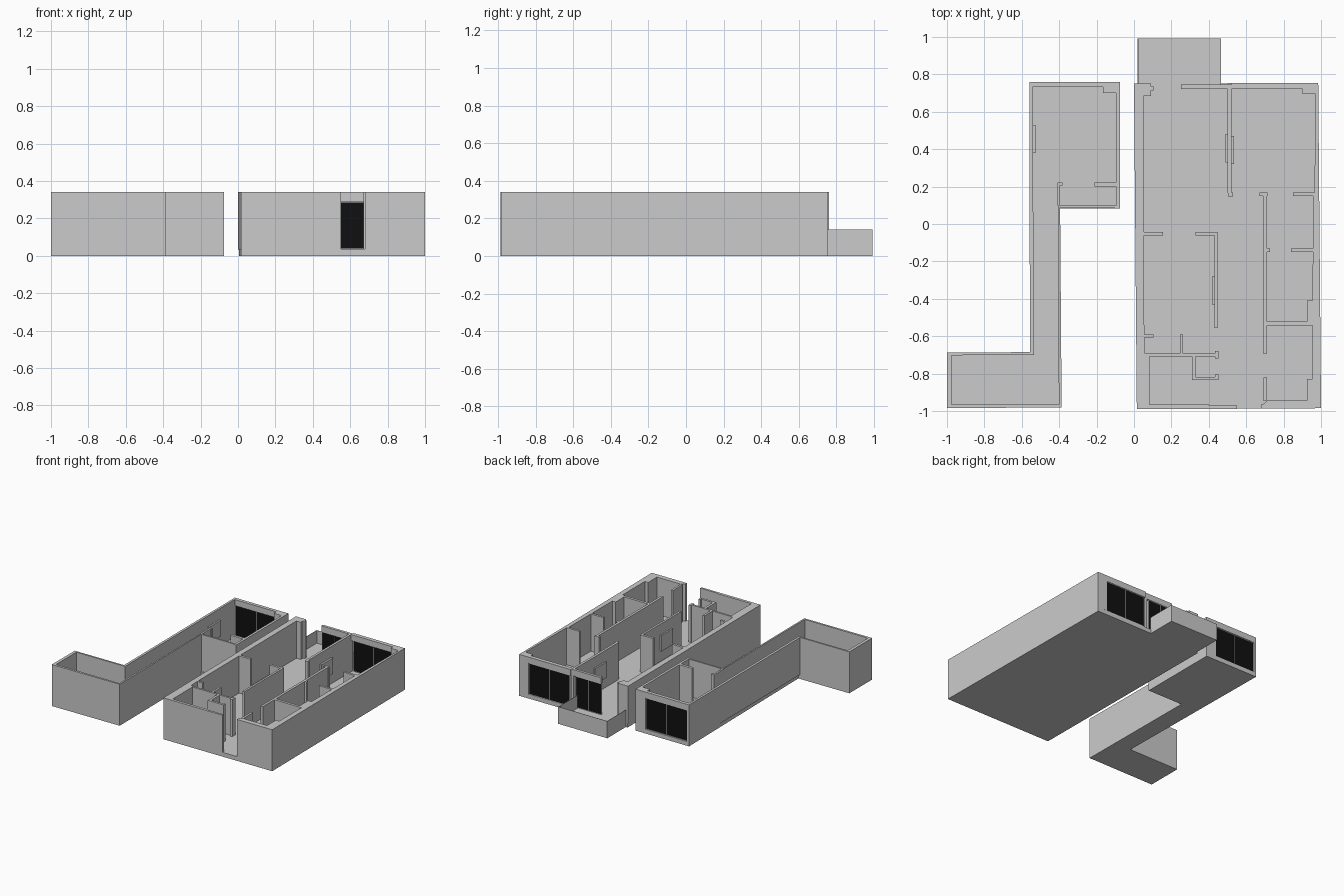
import bpy, bmesh

FLOOR, TOP, HEAD = 0.035, 0.34, 0.29

dark = bpy.data.materials.new("dark_glass")
dark.diffuse_color = (0.005, 0.005, 0.005, 1)


def prisms(name, polys, z0, z1, mat=None):
    """One object made of several outlines extruded from z0 to z1."""
    bm = bmesh.new()
    for poly in polys:
        lo = [bm.verts.new((x, y, z0)) for x, y in poly]
        hi = [bm.verts.new((x, y, z1)) for x, y in poly]
        bm.faces.new(lo[::-1])
        bm.faces.new(hi)
        n = len(poly)
        for i in range(n):
            j = (i + 1) % n
            bm.faces.new((lo[i], lo[j], hi[j], hi[i]))
    bmesh.ops.recalc_face_normals(bm, faces=bm.faces)
    me = bpy.data.meshes.new(name)
    bm.to_mesh(me)
    bm.free()
    ob = bpy.data.objects.new(name, me)
    bpy.context.collection.objects.link(ob)
    if mat:
        me.materials.append(mat)
    return ob


def rect(x0, x1, y0, y1):
    return [(x0, y0), (x1, y0), (x1, y1), (x0, y1)]


def boxes(name, rects, z0=FLOOR, z1=TOP, mat=None):
    return prisms(name, [rect(*r) for r in rects], z0, z1, mat)


def window(name, x0, x1, y):
    """Two dark leaves with a slim frame between and around them."""
    m, g = (x0 + x1) / 2, 0.004
    boxes(name + "_leaves", [(x0 + g, m - g / 2, y - 0.005, y + 0.005),
                             (m + g / 2, x1 - g, y - 0.005, y + 0.005)],
          FLOOR + g, HEAD - g, dark)
    boxes(name + "_stiles", [(x0, x0 + g, y - 0.006, y + 0.006),
                             (m - g / 2, m + g / 2, y - 0.006, y + 0.006),
                             (x1 - g, x1, y - 0.006, y + 0.006)], FLOOR, HEAD)
    boxes(name + "_sill", [(x0, x1, y - 0.006, y + 0.006)], FLOOR, FLOOR + g)
    boxes(name + "_head", [(x0, x1, y - 0.006, y + 0.006)], HEAD - g, HEAD)


# ---- Left wing: floor slab and outer walls
prisms("left_floor", [[(-.56, .76), (-.075, .76), (-.075, .083), (-.395, .083),
                       (-.387, -.98), (-1, -.985), (-1, -.688), (-.54, -.685)]], 0, FLOOR)
prisms("left_outer_walls", [
    [(-.56, .76), (-.56, .3), (-.555, -.685), (-1, -.688), (-1, -.985), (-.387, -.98),
     (-.395, .088), (-.105, .088), (-.105, .083), (-.075, .083), (-.075, .76),
     (-.165, .76), (-.165, .7), (-.095, .7), (-.095, .1), (-.405, .1),
     (-.402, -.965), (-.975, -.965), (-.975, -.702), (-.535, -.7), (-.542, .76)],
], FLOOR, TOP)
boxes("left_inner_walls", [(-.21, -.095, .2, .222), (-.41, -.395, .1, .222),
                           (-.395, -.383, .205, .222)])
boxes("left_window_lintel", [(-.542, -.165, .732, .76)], HEAD, TOP)
window("left_window", -.542, -.165, .748)

# ---- Right house: floor slab
prisms("house_floor", [[(.005, .75), (.015, -.988), (1, -.985), (.985, .755)]], 0, FLOOR)

# Outer walls
prisms("house_left_wall", [
    [(0, .75), (.09, .75), (.09, .735), (.105, .735), (.105, .715), (.09, .715),
     (.09, .685), (.05, .685), (.055, -.59), (.06, -.7), (.083, -.71),
     (.083, -.965), (.4, -.965), (.4, -.97), (.55, -.97), (.55, -.988), (.015, -.988)],
], FLOOR, TOP)
prisms("house_right_wall", [
    [(.985, .755), (.9, .755), (.9, .695), (.97, .695), (.965, .165), (.957, .15),
     (.955, -.41), (.925, -.41), (.925, -.52), (.955, -.54), (.955, -.83), (.925, -.83),
     (.925, -.945), (.71, -.945), (.695, -.96), (.68, -.965), (.68, -.986), (1, -.985)],
], FLOOR, TOP)
boxes("house_window_lintels", [(.25, .5, .723, .745), (.52, .9, .723, .755)], HEAD, TOP)
window("house_window", .53, .9, .745)
window("balcony_door", .25, .48, .735)

# Living room and kitchen partitions
boxes("living_partitions", [
    (.5, .52, .165, .745), (.503, .53, .148, .168),
    (.05, .155, -.062, -.042), (.33, .447, -.062, -.042), (.43, .447, -.557, -.062),
])
boxes("kitchen_partitions", [
    (.05, .105, -.607, -.59), (.06, .45, -.708, -.692), (.245, .262, -.692, -.59),
    (.433, .452, -.72, -.68), (.31, .33, -.835, -.708),
    (.33, .45, -.835, -.817), (.433, .452, -.835, -.805),
])
# Bedroom side partitions
boxes("bedroom_partitions", [
    (.69, .71, -.692, .165), (.67, .715, .15, .168), (.85, .967, .15, .168),
    (.71, .727, -.15, -.13), (.84, .957, -.15, -.132), (.71, .957, -.542, -.52),
    (.692, .71, -.945, -.82),
])

# Balcony: slab and thin parapet on three sides
boxes("balcony_floor", [(.02, .465, .75, .992)], 0, FLOOR)
boxes("balcony_parapet", [(.02, .023, .75, .992), (.462, .465, .745, .992),
                          (.023, .462, .989, .992)], FLOOR, 0.14)

# Thin wall-mounted panels
boxes("wall_panels", [(-.542, -.527, .38, .53), (.488, .5, .33, .48),
                      (.52, .535, .32, .47), (.418, .43, -.43, -.28)], .12, .25)
